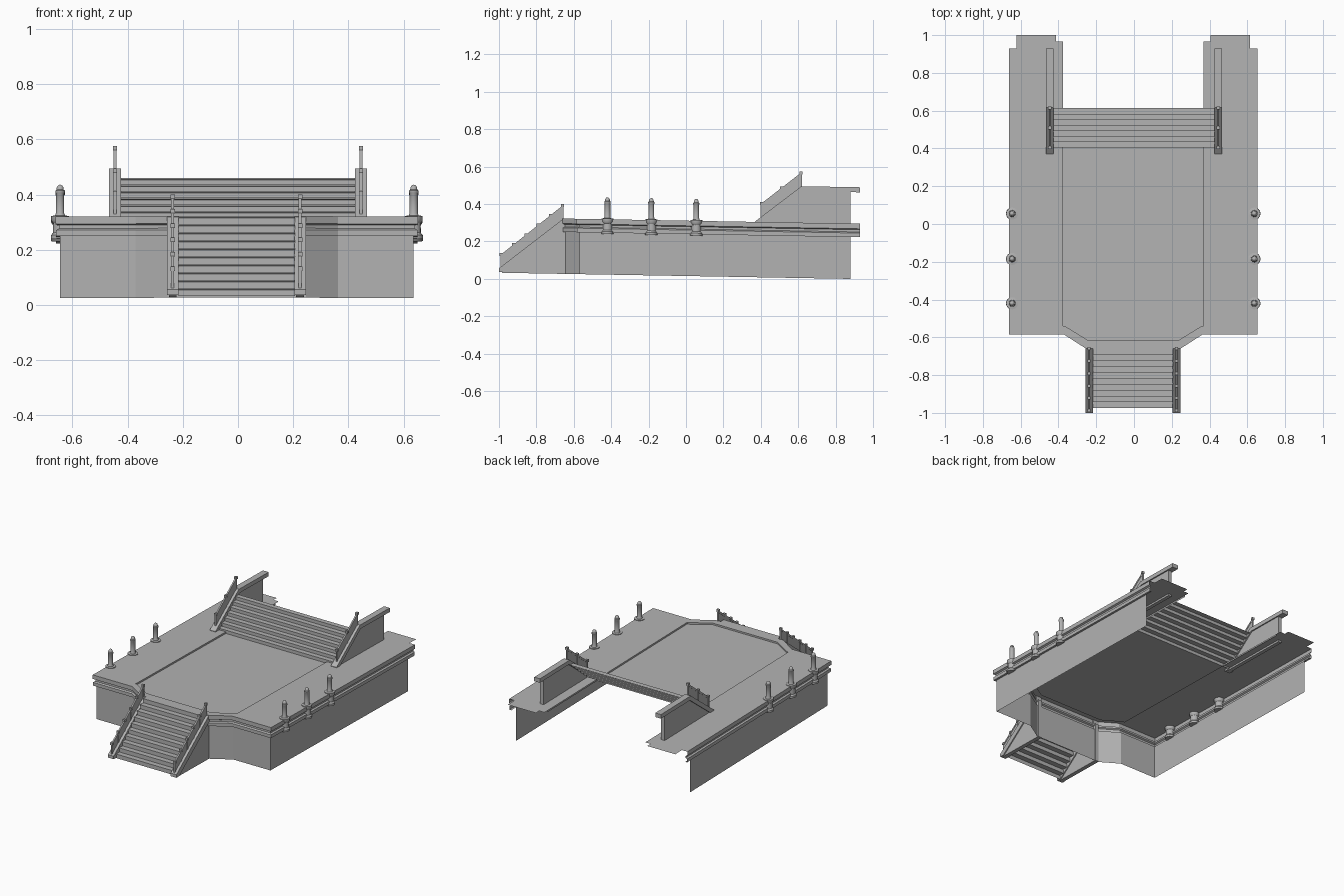
import bpy, bmesh, math

cube = bpy.data.objects.get("Cube")
if cube:
    bpy.data.objects.remove(cube)

stone = bpy.data.materials.new("grey stone")
stone.use_nodes = True
stone.diffuse_color = (0.45, 0.45, 0.45, 1)
stone.node_tree.nodes["Principled BSDF"].inputs["Base Color"].default_value = (0.45, 0.45, 0.45, 1)

CX = -0.004            # the platform sits slightly off centre
BASE, TOP, FLOOR = 0.0263, 0.322, 0.311
BACK = 0.93


def slope(y, z):
    """Gentle fall of the whole structure towards the back."""
    return z - 0.0175 * (y + 0.62)


def make(name, verts, faces, recalc=False):
    mesh = bpy.data.meshes.new(name)
    mesh.from_pydata([(x, y, slope(y, z)) for x, y, z in verts], [], faces)
    if recalc:
        bm = bmesh.new()
        bm.from_mesh(mesh)
        bmesh.ops.recalc_face_normals(bm, faces=bm.faces)
        bm.to_mesh(mesh)
        bm.free()
    mesh.materials.append(stone)
    obj = bpy.data.objects.new(name, mesh)
    bpy.context.collection.objects.link(obj)
    return obj


def skin(name, rings):
    """Open surface through a row of equal-length point lists."""
    n = len(rings[0])
    faces = [(i * n + j, (i + 1) * n + j, (i + 1) * n + j + 1, i * n + j + 1)
             for i in range(len(rings) - 1) for j in range(n - 1)]
    return make(name, [p for ring in rings for p in ring], faces)


def prism(name, yz, x0, x1):
    """Side profile extruded across x."""
    n = len(yz)
    verts = [(x, y, z) for x in (x0, x1) for y, z in yz]
    faces = [tuple(range(n)), tuple(range(n, 2 * n))]
    faces += [(i, (i + 1) % n, n + (i + 1) % n, n + i) for i in range(n)]
    return make(name, verts, faces, True)


def mirrored(half, z):
    full = half + [(-x, y) for x, y in reversed(half)]
    return [(x + CX, y, z) for x, y in full]


def outer(inset, z, end=BACK):
    return mirrored([(-0.657 + inset, end), (-0.657 + inset, -0.585 + inset),
                     (-0.367, -0.585 + inset), (-0.25, -0.66 + inset)], z)


def inner(z, end=BACK):
    return mirrored([(-0.372, end), (-0.372, -0.54), (-0.362, -0.54), (-0.24, -0.615)], z)


def lerp(a, b, t):
    return tuple(p + (q - p) * t for p, q in zip(a, b))


# Platform: sunken floor, raised border, moulded cornice, retaining wall
floor = inner(FLOOR, 0.41)
make("deck_floor", floor, [tuple(range(len(floor)))])
skin("deck_border", [inner(FLOOR), inner(TOP), outer(0, TOP)])
skin("cornice", [outer(0, TOP), outer(0, 0.295), outer(0.012, 0.29), outer(0.012, 0.278),
                 outer(0.002, 0.272), outer(0.002, 0.25), outer(0.016, 0.25)])
skin("retaining_wall", [outer(0.016, 0.25, 0.88), outer(0.016, BASE, 0.88)])

# Stepped back ends of the side walkways
for side, s in (("right", -1), ("left", 1)):
    for part, a, b, end in (("main", 0.41, 0.617, 1.0), ("inner", 0.372, 0.41, 0.965)):
        x0, x1 = sorted((s * a + CX, s * b + CX))
        skin(f"{side}_walkway_end_{part}", [[(x0, end, TOP), (x1, end, TOP)],
                                            [(x0, BACK, TOP), (x1, BACK, TOP)]])


def stairs(name, bottom, top, count, x0, x1):
    """Zigzag sheet with a small nosing on every step."""
    rings = []
    for i in range(count, 0, -1):
        y_back, _ = lerp(bottom, top, i / count)
        y, z_low = lerp(bottom, top, (i - 1) / count)
        z = lerp(bottom, top, i / count)[1]
        for py, pz in ((y_back, z), (y - 0.005, z), (y - 0.005, z - 0.006),
                       (y, z - 0.008), (y, z_low)):
            rings.append([(x0, py, pz), (x1, py, pz)])
    return skin(name, rings)


stairs("front_stairs", (-0.97, BASE), (-0.655, TOP), 10, -0.216, 0.206)
stairs("back_stairs", (0.41, FLOOR), (0.615, 0.482), 7, -0.427, 0.427)


def railing(name, x, low, high, height, posts):
    """Thin sloping panel, handrail and posts with small block heads."""
    (y0, z0), (y1, z1) = low, high
    prism(name + "_panel", [(y0, z0 - 0.01), (y1, z1 - 0.01), (y1, z1 + height - 0.012),
                            (y0, z0 + height - 0.012)], x - 0.003, x + 0.003)
    prism(name + "_handrail", [(y0, z0 + height - 0.014), (y1, z1 + height - 0.014),
                               (y1, z1 + height), (y0, z0 + height)], x - 0.005, x + 0.005)
    for i in range(posts):
        y, z = lerp(low, high, i / (posts - 1))
        head = z + height + 0.008
        for part, r, a, b in (("post", 0.005, z - 0.015, head), ("head", 0.008, head - 0.016, head)):
            prism(f"{name}_{part}_{i + 1}", [(y - r, a), (y + r, a), (y + r, b), (y - r, b)],
                  x - r, x + r)


for side, s in (("right", -1), ("left", 1)):
    # Front stair side walls, sloping copings and railings
    x = s * 0.231 - 0.006
    prism(f"front_{side}_side_wall", [(-0.985, BASE), (-0.64, BASE), (-0.64, 0.29), (-0.66, 0.29)],
          x - 0.014, x + 0.014)
    prism(f"front_{side}_coping", [(-1.0, 0.03), (-0.97, 0.03), (-0.65, 0.28), (-0.65, 0.318),
                                   (-0.66, 0.318), (-1.0, 0.05)], x - 0.021, x + 0.021)
    railing(f"front_{side}_railing", x, (-0.988, 0.05), (-0.66, 0.316), 0.075, 6)

    # Upper walls beside the back stairs
    x = s * 0.446
    prism(f"back_{side}_side_wall", [(0.39, 0.31), (0.88, 0.31), (0.88, 0.50), (0.62, 0.50)],
          x - 0.013, x + 0.013)
    prism(f"back_{side}_coping", [(0.37, 0.31), (0.395, 0.31), (0.625, 0.49), (BACK, 0.49),
                                  (BACK, 0.517), (0.617, 0.517), (0.37, 0.325)],
          x - 0.021, x + 0.021)
    railing(f"back_{side}_railing", x, (0.404, 0.35), (0.615, 0.517), 0.072, 3)

    # Bollards: flared base, shaft with collar and domed head
    profile = [(0, 0.243), (0.033, 0.243), (0.033, 0.256), (0.026, 0.265), (0.025, 0.30),
               (0.032, 0.31), (0.032, 0.326), (0.018, 0.328), (0.015, 0.336), (0.015, 0.408),
               (0.017, 0.411), (0.017, 0.418), (0.013, 0.421), (0.012, 0.43), (0.007, 0.437), (0, 0.44)]
    for i, y in enumerate((0.055, -0.185, -0.42)):
        px, n = s * 0.641 + CX, 16
        rings = [[(px + r * math.cos(k * math.tau / n), y + r * math.sin(k * math.tau / n), z)
                  for k in range(n + 1)] for r, z in reversed(profile)]
        bollard = skin(f"{side}_bollard_{i + 1}", rings)
        bm = bmesh.new()
        bm.from_mesh(bollard.data)
        bmesh.ops.remove_doubles(bm, verts=bm.verts, dist=0.0005)
        bm.to_mesh(bollard.data)
        bm.free()
        bpy.ops.object.select_all(action="DESELECT")
        bollard.select_set(True)
        bpy.context.view_layer.objects.active = bollard
        bpy.ops.object.shade_smooth_by_angle(angle=math.radians(35))
